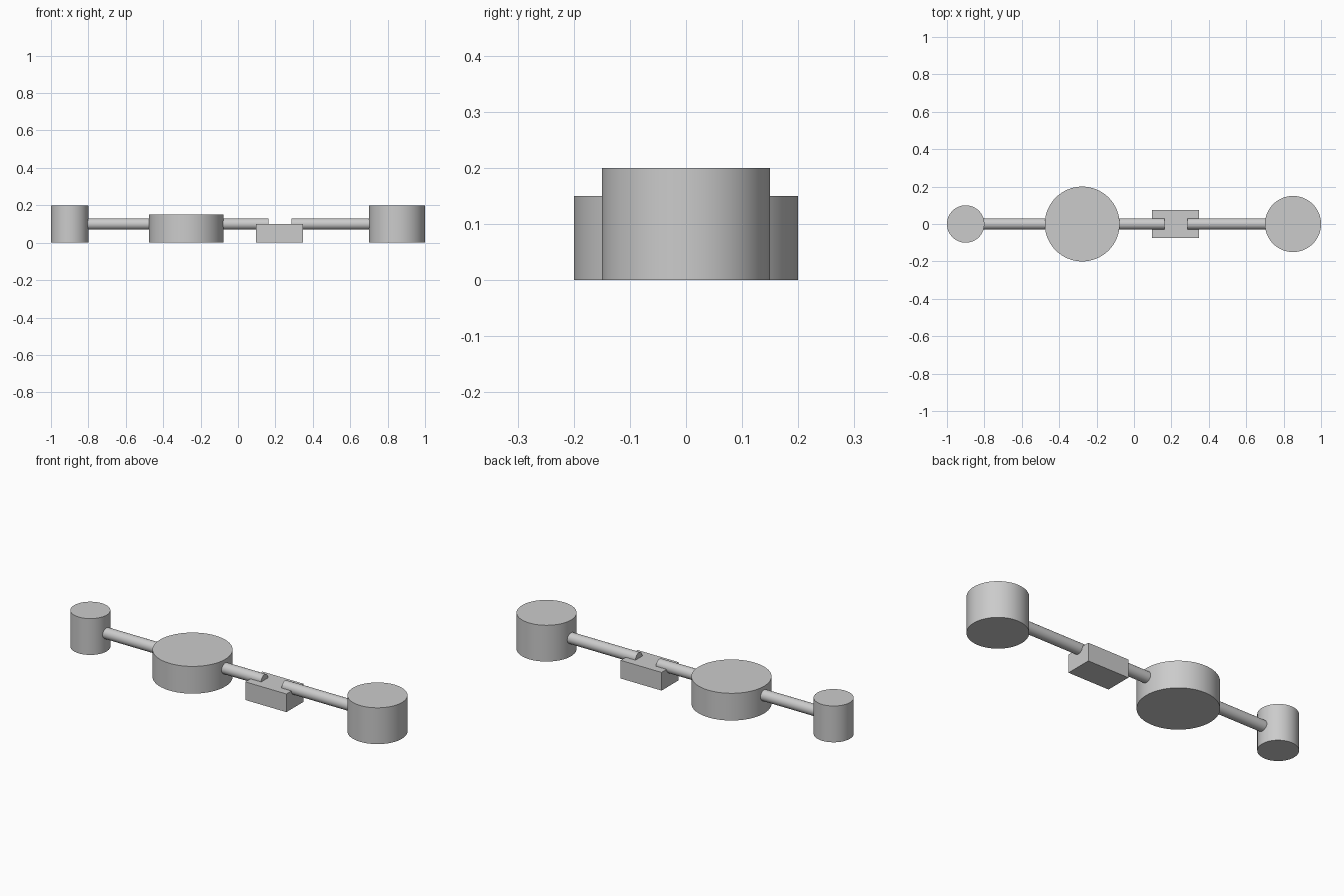
import bpy
import math

cube = bpy.data.objects.get("Cube")
if cube:
    bpy.data.objects.remove(cube, do_unlink=True)

grey = bpy.data.materials.new("plain grey")
grey.use_nodes = True
colour = (0.6, 0.6, 0.6, 1)
grey.diffuse_color = colour
grey.node_tree.nodes["Principled BSDF"].inputs["Base Color"].default_value = colour


def finish(name, smooth=True):
    obj = bpy.context.object
    obj.name = name
    obj.data.materials.append(grey)
    if smooth:
        bpy.ops.object.shade_smooth_by_angle(angle=math.radians(35))
    return obj


def drum(name, x, radius, height):
    """Upright cylinder standing on the ground."""
    bpy.ops.mesh.primitive_cylinder_add(
        vertices=64, radius=radius, depth=height, location=(x, 0, height / 2))
    return finish(name)


def rod(name, start, end):
    """Horizontal cylinder along x."""
    bpy.ops.mesh.primitive_cylinder_add(
        vertices=32, radius=0.03, depth=end - start,
        location=((start + end) / 2, 0, 0.1), rotation=(0, math.pi / 2, 0))
    return finish(name)


# Drums from the small end to the large end
drum("small_drum", -0.9, 0.1, 0.2)
drum("wide_drum", -0.277, 0.2, 0.15)
drum("large_drum", 0.85, 0.15, 0.2)

# Rods joining the drums, with a gap over the block
rod("outer_rod", -0.82, -0.4)
rod("inner_rod", -0.15, 0.162)
rod("large_drum_rod", 0.287, 0.75)

# Block bridging the gap between the rods
bpy.ops.mesh.primitive_cube_add(size=1, location=(0.222, 0, 0.05))
bpy.context.object.scale = (0.25, 0.148, 0.1)
bpy.ops.object.transform_apply(location=False, rotation=False, scale=True)
finish("bridge_block", smooth=False)
